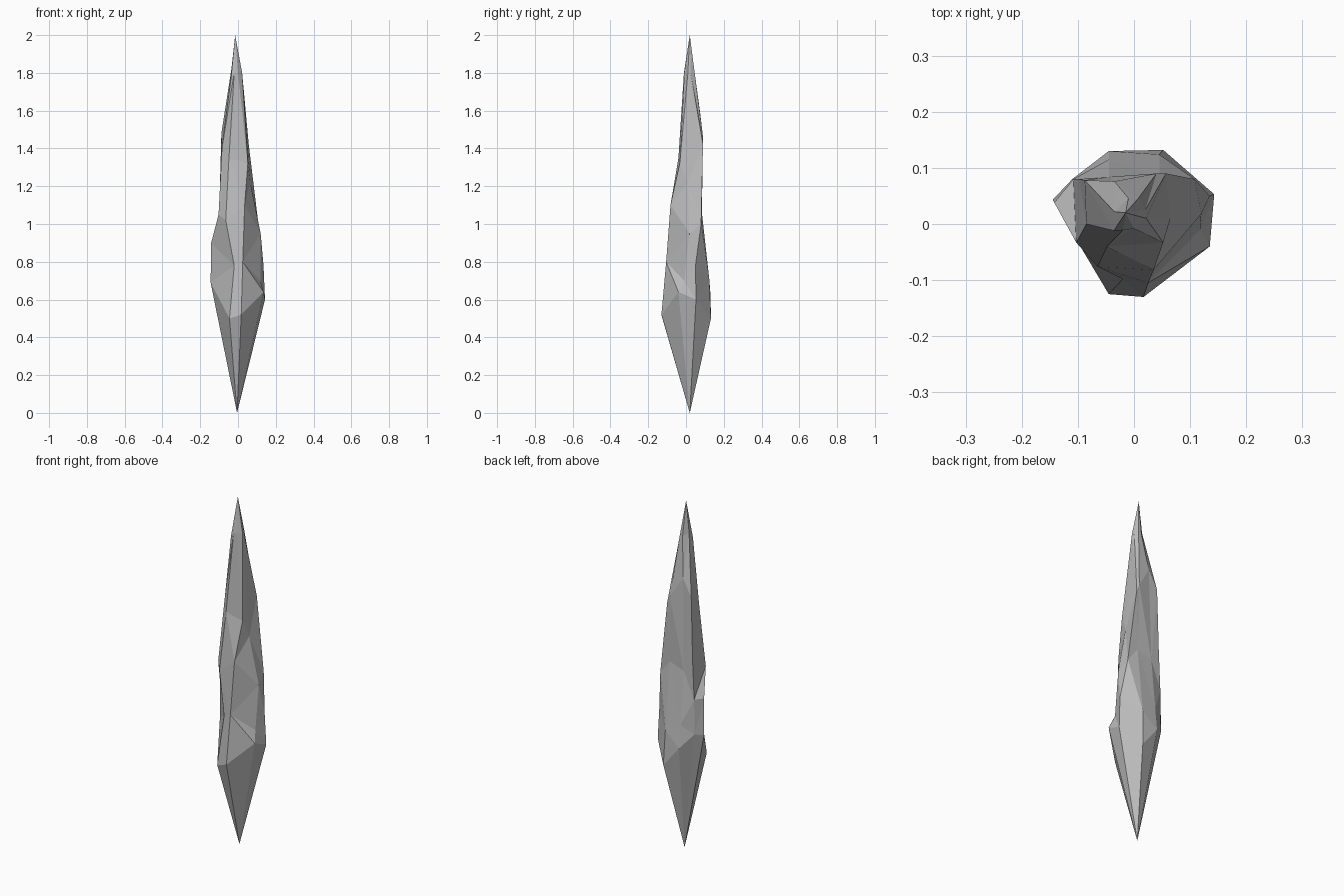
import bpy
import bmesh
from mathutils import Vector

default_cube = bpy.data.objects.get("Cube")
if default_cube:
    bpy.data.objects.remove(default_cube, do_unlink=True)


def make_material(name, colour):
    material = bpy.data.materials.new(name)
    material.use_nodes = True
    material.diffuse_color = colour
    shader = material.node_tree.nodes["Principled BSDF"]
    shader.inputs["Base Color"].default_value = colour
    shader.inputs["Roughness"].default_value = 0.8
    return material


# Ridge lines of the shard, each from the widest part up towards the tip.
# Sideways values are in thousandths and heights in hundredths.
ridges = {
    "front_left": [(-45, -125, 50), (-20, -98, 78), (-65, -76, 102), (-48, -40, 135), (-20, -11, 180)],
    "front_right": [(17, -130, 52), (25, -105, 80), (35, -82, 110), (52, -33, 132), (0, -8, 180)],
    "right_front": [(135, -40, 64), (118, -10, 70), (120, 18, 95), (65, 10, 122), (22, 10, 180)],
    "right_back": [(143, 53, 60), (135, 50, 78), (108, 80, 100), (57, 90, 142), (20, 25, 180)],
    "back_right": [(52, 132, 50), (45, 124, 70), (45, 82, 108), (40, 90, 146), (8, 46, 180)],
    "back_left": [(-45, 130, 62), (-45, 115, 75), (-45, 84, 105), (-35, 76, 158), (-10, 46, 180)],
    "left_back": [(-110, 80, 70), (-108, 80, 90), (-98, 80, 112), (-88, 78, 148), (-35, 22, 182)],
    "left_front": [(-145, 43, 69), (-142, 38, 90), (-103, -33, 105), (-85, 0, 140), (-36, -12, 178)],
}


def build_shard(name, ridge_lines, bottom, top, material):
    """Join neighbouring ridges with facets and close both ends in a point."""
    bm = bmesh.new()
    low_tip = bm.verts.new(bottom)
    high_tip = bm.verts.new(top)
    columns = [
        [bm.verts.new(Vector((x / 1000, y / 1000, z / 100))) for x, y, z in line]
        for line in ridge_lines
    ]
    for index, column in enumerate(columns):
        following = columns[(index + 1) % len(columns)]
        bm.faces.new((low_tip, following[0], column[0]))
        bm.faces.new((high_tip, column[-1], following[-1]))
        for level in range(len(column) - 1):
            bm.faces.new((column[level], following[level],
                          following[level + 1], column[level + 1]))
    # Split bent quads along their shorter diagonal for crisp flat facets
    bmesh.ops.triangulate(bm, faces=bm.faces[:], quad_method='SHORT_EDGE')
    bmesh.ops.recalc_face_normals(bm, faces=bm.faces[:])
    mesh = bpy.data.meshes.new(name)
    bm.to_mesh(mesh)
    bm.free()
    mesh.materials.append(material)
    shard = bpy.data.objects.new(name, mesh)
    bpy.context.collection.objects.link(shard)
    return shard


# Single faceted stone spike
stone = make_material("stone_grey", (0.5, 0.5, 0.5, 1))
build_shard("crystal_shard", list(ridges.values()),
            Vector((-0.005, 0.02, 0)), Vector((-0.015, 0.02, 2)), stone)
